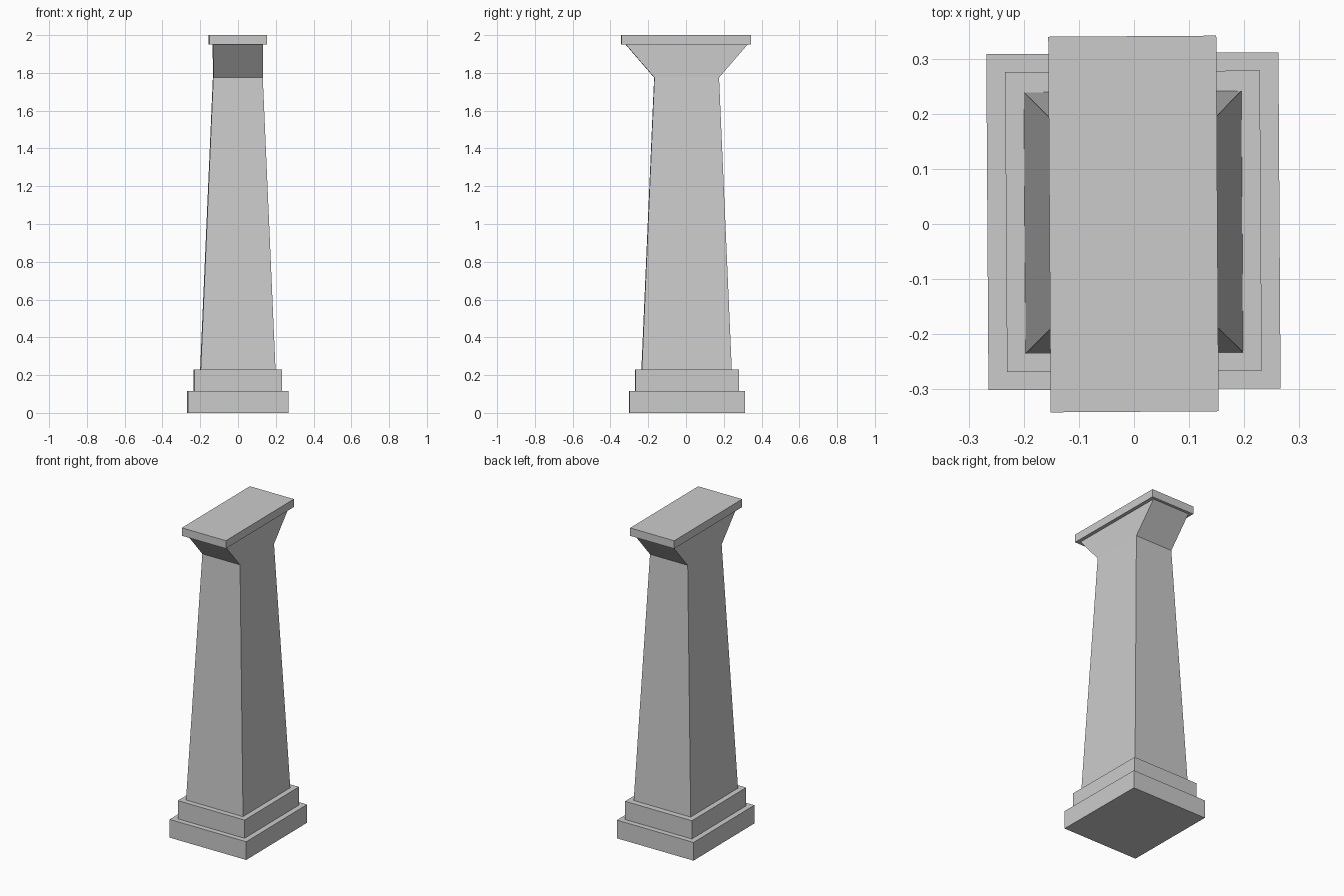
import bpy
import bmesh
from mathutils import Matrix

if "Cube" in bpy.data.objects:
    bpy.data.objects.remove(bpy.data.objects["Cube"], do_unlink=True)

stone = bpy.data.materials.new("stone_grey")
stone.use_nodes = True
grey = (0.6, 0.6, 0.6, 1)
stone.diffuse_color = grey
stone.node_tree.nodes["Principled BSDF"].inputs["Base Color"].default_value = grey

TWIST = Matrix.Rotation(0.0065, 4, "Z")


def stack(name, sections, y=0.0):
    """Closed solid through rectangular sections (half width, half depth, z)."""
    bm = bmesh.new()
    rings = [[bm.verts.new((sx * w, sy * d, z))
              for sx, sy in ((-1, -1), (1, -1), (1, 1), (-1, 1))]
             for w, d, z in sections]
    bm.faces.new(rings[0][::-1])
    bm.faces.new(rings[-1])
    for low, high in zip(rings, rings[1:]):
        for i in range(4):
            j = (i + 1) % 4
            bm.faces.new((low[i], low[j], high[j], high[i]))
    bm.transform(Matrix.Translation((-0.001, y, 0)) @ TWIST)
    mesh = bpy.data.meshes.new(name)
    bm.to_mesh(mesh)
    bm.free()
    mesh.materials.append(stone)
    obj = bpy.data.objects.new(name, mesh)
    bpy.context.collection.objects.link(obj)


# Stepped base
stack("plinth", [(0.266, 0.306, 0), (0.266, 0.306, 0.115)], 0.005)
stack("upper_step", [(0.232, 0.273, 0.115), (0.232, 0.273, 0.23)], 0.005)

# Tapered shaft, flaring front and back under the cap
stack("shaft", [(0.198, 0.238, 0.23), (0.131, 0.171, 1.775),
                (0.131, 0.322, 1.95)], 0.003)

# Flat cap slab
stack("cap", [(0.153, 0.342, 1.95), (0.153, 0.342, 2.0)])
